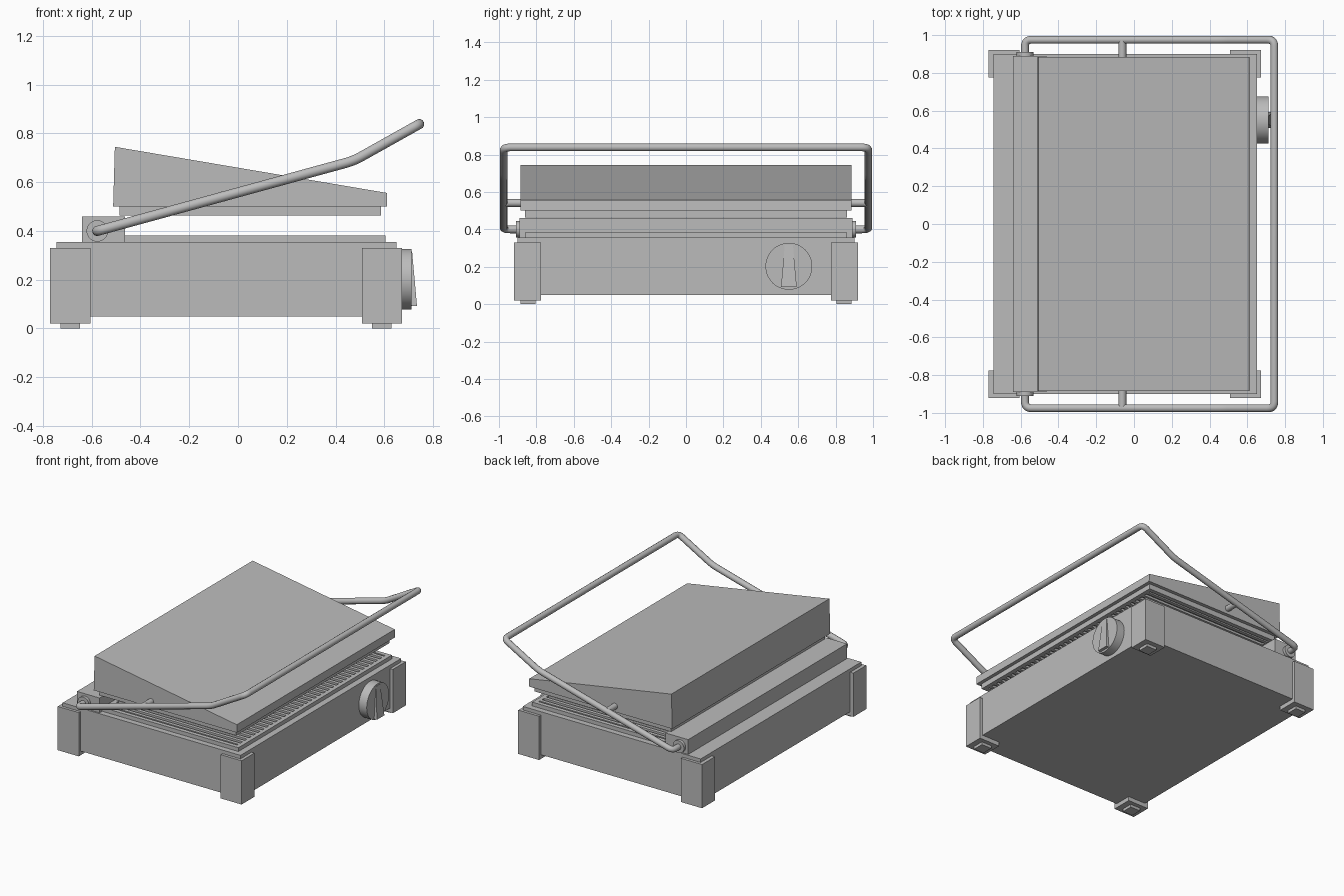
import bpy
import bmesh
from math import pi
from mathutils import Matrix, Vector

old = bpy.data.objects.get("Cube")
if old:
    bpy.data.objects.remove(old, do_unlink=True)

steel = bpy.data.materials.new("brushed_steel_grey")
steel.use_nodes = True
GREY = (0.5, 0.5, 0.5, 1)
steel.diffuse_color = GREY
steel.node_tree.nodes["Principled BSDF"].inputs["Base Color"].default_value = GREY


def finish(name, bm):
    bmesh.ops.recalc_face_normals(bm, faces=bm.faces)
    mesh = bpy.data.meshes.new(name)
    bm.to_mesh(mesh)
    bm.free()
    mesh.materials.append(steel)
    obj = bpy.data.objects.new(name, mesh)
    bpy.context.collection.objects.link(obj)
    return obj


def add_box(bm, x, y, z):
    size = Vector((x[1] - x[0], y[1] - y[0], z[1] - z[0]))
    mid = Vector((x[0] + x[1], y[0] + y[1], z[0] + z[1])) / 2
    mat = Matrix.Translation(mid) @ Matrix.Diagonal(size.to_4d())
    bmesh.ops.create_cube(bm, size=1, matrix=mat)


def box(name, x, y, z):
    bm = bmesh.new()
    add_box(bm, x, y, z)
    return finish(name, bm)


def smooth(obj):
    bpy.ops.object.select_all(action='DESELECT')
    obj.select_set(True)
    bpy.context.view_layer.objects.active = obj
    bpy.ops.object.shade_smooth_by_angle(angle=pi / 5)


def cylinder(name, centre, radius, depth, axis, sides=32):
    bm = bmesh.new()
    turn = Vector((0, 0, 1)).rotation_difference(Vector(axis)).to_matrix().to_4x4()
    bmesh.ops.create_cone(bm, cap_ends=True, segments=sides, radius1=radius, radius2=radius,
                          depth=depth, matrix=Matrix.Translation(centre) @ turn)
    obj = finish(name, bm)
    smooth(obj)
    return obj


def ribbed_plate(name, x, y, z, up, ribs=34, rim=0.03, groove=0.015):
    """Cooking plate with a raised border and ribs running along x."""
    bm = bmesh.new()
    if up:
        core, raised = (z[0], z[1] - groove), (z[1] - groove, z[1])
    else:
        core, raised = (z[0] + groove, z[1]), (z[0], z[0] + groove)
    inner_x = (x[0] + rim, x[1] - rim)
    add_box(bm, x, y, core)
    add_box(bm, (x[0], inner_x[0]), y, raised)
    add_box(bm, (inner_x[1], x[1]), y, raised)
    add_box(bm, inner_x, (y[0], y[0] + rim), raised)
    add_box(bm, inner_x, (y[1] - rim, y[1]), raised)
    pitch = (y[1] - y[0] - 2 * rim) / ribs
    for i in range(ribs):
        mid = y[0] + rim + (i + 0.5) * pitch
        add_box(bm, inner_x, (mid - pitch / 4, mid + pitch / 4), raised)
    return finish(name, bm)


# Base housing, corner guards and feet
box("base_housing", (-0.745, 0.65), (-0.9, 0.9), (0.05, 0.355))
for side, s in (("right", -1), ("left", 1)):
    for end, x0, x1 in (("rear", -0.77, -0.605), ("knob_end", 0.508, 0.672)):
        box(f"corner_guard_{end}_{side}", (x0, x1), sorted((s * 0.775, s * 0.92)), (0.02, 0.33))
        mid = (x0 + x1) / 2
        box(f"foot_{end}_{side}", (mid - 0.04, mid + 0.04),
            sorted((s * 0.805, s * 0.885)), (0, 0.02))

# Hinge block and the two cooking plates
box("hinge_block", (-0.64, -0.463), (-0.89, 0.89), (0.355, 0.46))
ribbed_plate("lower_plate", (-0.463, 0.605), (-0.86, 0.86), (0.355, 0.382), True)
ribbed_plate("upper_plate", (-0.485, 0.587), (-0.86, 0.86), (0.463, 0.5), False)

# Wedge shaped lid, extruded across y
bm = bmesh.new()
profile = [(-0.512, 0.5), (0.612, 0.5), (0.61, 0.556), (-0.505, 0.745)]
face = bm.faces.new([bm.verts.new((x, -0.885, z)) for x, z in profile])
ext = bmesh.ops.extrude_face_region(bm, geom=[face])
bmesh.ops.translate(bm, vec=(0, 1.77, 0),
                    verts=[v for v in ext["geom"] if isinstance(v, bmesh.types.BMVert)])
finish("lid", bm)

# Bent tube handle: each corner is rounded with a short quadratic arc
half = [Vector((-0.577, 0.9, 0.4)), Vector((-0.577, 0.975, 0.4)),
        Vector((0.475, 0.975, 0.688)), Vector((0.743, 0.975, 0.838))]
corners = half + [Vector((p.x, -p.y, p.z)) for p in reversed(half)]
path = [corners[0]]
for a, b, c in zip(corners, corners[1:], corners[2:]):
    start = b + (a - b).normalized() * 0.035
    stop = b + (c - b).normalized() * 0.035
    for i in range(7):
        t = i / 6
        path.append(start * (1 - t) ** 2 + b * 2 * t * (1 - t) + stop * t ** 2)
path.append(corners[-1])

curve = bpy.data.curves.new("handle", 'CURVE')
curve.dimensions = '3D'
curve.bevel_depth = 0.021
curve.bevel_resolution = 4
curve.use_fill_caps = True
spline = curve.splines.new('POLY')
spline.points.add(len(path) - 1)
for point, co in zip(spline.points, path):
    point.co = (*co, 1)
    point.radius = 1
spline.use_smooth = True
curve.materials.append(steel)
handle = bpy.data.objects.new("handle", curve)
bpy.context.collection.objects.link(handle)

# Pivot bushes and the pins joining handle and lid
for side, s in (("right", -1), ("left", 1)):
    cylinder(f"pivot_bush_{side}", (-0.577, s * 0.895, 0.4), 0.044, 0.03, (0, 1, 0))
    cylinder(f"lid_pin_{side}", (-0.062, s * 0.925, 0.541), 0.021, 0.1, (0, 1, 0), 20)

# Control knob with a tapered wedge grip
cylinder("knob_disc", (0.68, 0.55, 0.202), 0.125, 0.064, (1, 0, 0), 48)
bm = bmesh.new()
rings = []
for z, half_width, front in ((0.315, 0.022, 0.714), (0.092, 0.042, 0.734)):
    rings.append([bm.verts.new((x, 0.55 + w, z)) for x, w in
                  ((0.7, -half_width), (0.7, half_width),
                   (front, half_width), (front, -half_width))])
for i in range(4):
    j = (i + 1) % 4
    bm.faces.new((rings[0][i], rings[0][j], rings[1][j], rings[1][i]))
for ring in rings:
    bm.faces.new(ring)
finish("knob_grip", bm)
